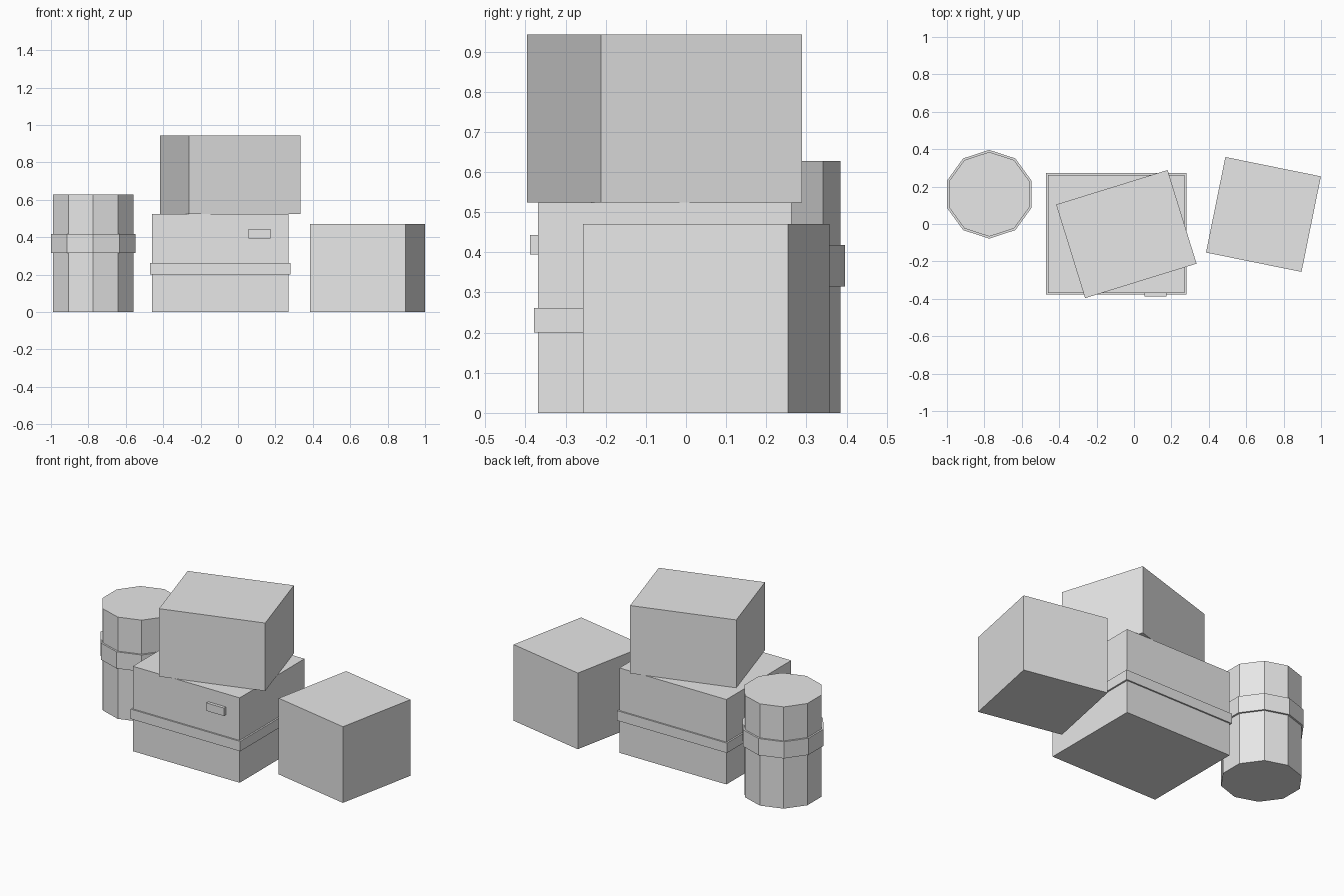
import bpy
import bmesh
import math
from mathutils import Matrix, Vector

old = bpy.data.objects.get("Cube")
if old:
    bpy.data.objects.remove(old, do_unlink=True)

grey = bpy.data.materials.new("plain_grey")
grey.use_nodes = True
colour = (0.8, 0.8, 0.8, 1)
grey.diffuse_color = colour
grey.node_tree.nodes["Principled BSDF"].inputs["Base Color"].default_value = colour


def finish(name, bm):
    bmesh.ops.recalc_face_normals(bm, faces=bm.faces)
    mesh = bpy.data.meshes.new(name)
    bm.to_mesh(mesh)
    bm.free()
    mesh.materials.append(grey)
    obj = bpy.data.objects.new(name, mesh)
    bpy.context.collection.objects.link(obj)
    return obj


def prism(name, outline, centre, bottom, top, turn=0):
    """Extrude a flat outline upward, turned about its own centre."""
    bm = bmesh.new()
    base = bm.faces.new([bm.verts.new((x, y, 0)) for x, y in outline])
    up = bmesh.ops.extrude_face_region(bm, geom=[base], use_keep_orig=True)
    verts = [v for v in up["geom"] if isinstance(v, bmesh.types.BMVert)]
    bmesh.ops.translate(bm, verts=verts, vec=(0, 0, top - bottom))
    obj = finish(name, bm)
    obj.matrix_world = (Matrix.Translation(Vector((*centre, bottom)))
                        @ Matrix.Rotation(turn, 4, "Z"))
    return obj


def rectangle(width, depth):
    x, y = width / 2, depth / 2
    return [(-x, -y), (x, -y), (x, y), (-x, y)]


def polygon(radius, sides):
    step = math.tau / sides
    return [(radius * math.sin(i * step), radius * math.cos(i * step))
            for i in range(sides)]


# Large lower crate with its strap and front latch
crate_centre = (-0.095, -0.053)
prism("lower_crate", rectangle(0.73, 0.632), crate_centre, 0, 0.524)
prism("lower_crate_strap", rectangle(0.75, 0.65), crate_centre, 0.2, 0.261)
prism("front_latch", rectangle(0.12, 0.03), (0.115, -0.373), 0.394, 0.443)

# Crate stacked on top, turned slightly
prism("upper_crate", rectangle(0.624, 0.524), (-0.041, -0.054), 0.524, 0.943, 0.3)

# Separate crate on the model's left
prism("side_crate", rectangle(0.521, 0.521), (0.692, 0.051), 0, 0.47, -0.2)

# Ten-sided barrel with a middle hoop
barrel_centre = (-0.774, 0.159)
prism("barrel", polygon(0.226, 10), barrel_centre, 0, 0.628)
prism("barrel_hoop", polygon(0.237, 10), barrel_centre, 0.315, 0.418)
